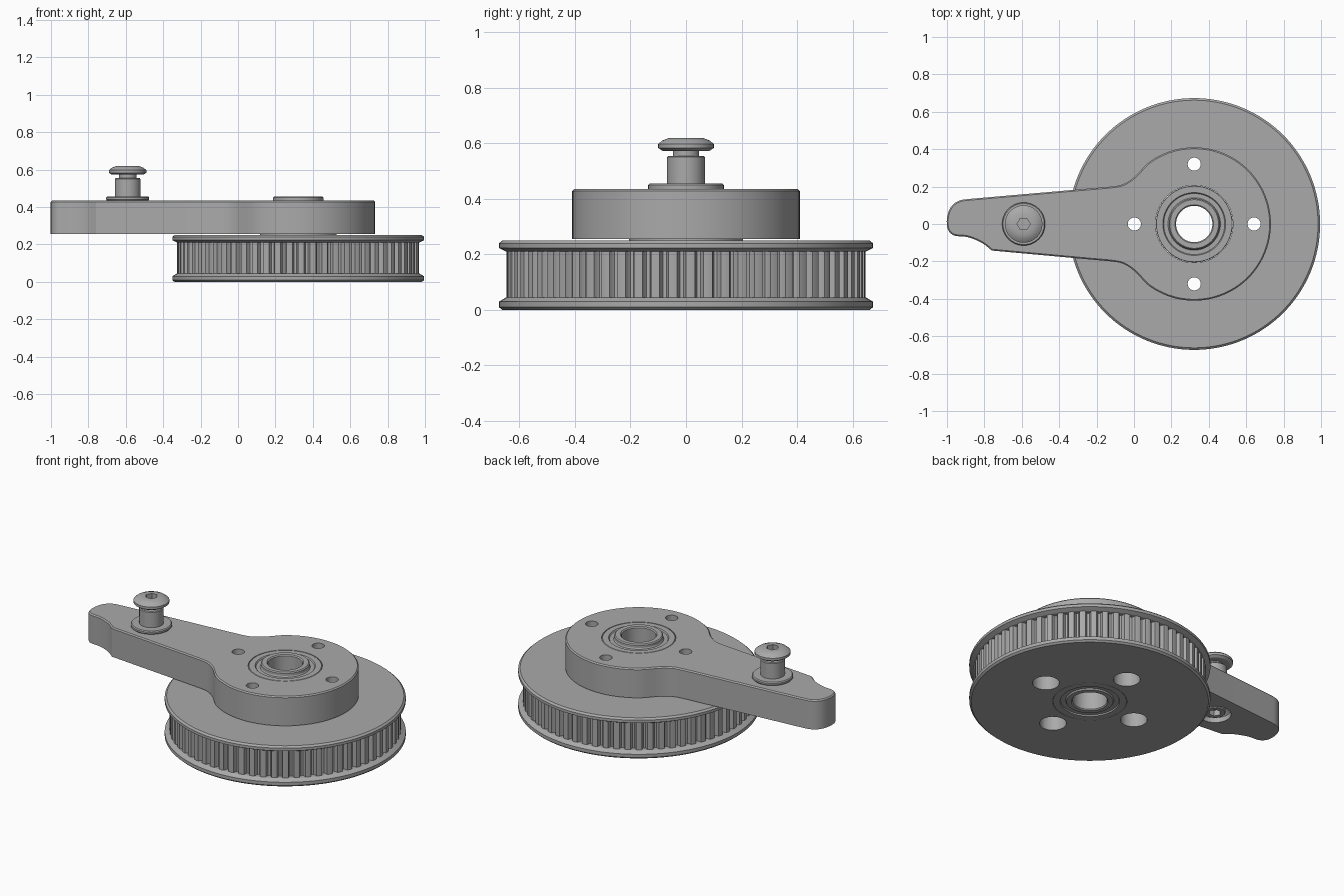
import bpy, bmesh, math
from mathutils import Vector

cube = bpy.data.objects.get("Cube")
if cube:
    bpy.data.objects.remove(cube, do_unlink=True)

grey = bpy.data.materials.new("plain grey")
grey.use_nodes = True
COLOR = (0.4, 0.4, 0.4, 1)
grey.diffuse_color = COLOR
grey.node_tree.nodes["Principled BSDF"].inputs["Base Color"].default_value = COLOR

HUB = 0.322     # x of the pulley axis
POST = -0.59    # x of the idler post
HUB_R = 0.41


def finish(name, bm):
    bmesh.ops.remove_doubles(bm, verts=bm.verts, dist=1e-5)
    bmesh.ops.recalc_face_normals(bm, faces=bm.faces)
    me = bpy.data.meshes.new(name)
    bm.to_mesh(me)
    bm.free()
    me.materials.append(grey)
    ob = bpy.data.objects.new(name, me)
    bpy.context.collection.objects.link(ob)
    return ob


def lathe(name, profile, x, n=96):
    """Revolve a closed (radius, height) profile about a vertical axis."""
    bm = bmesh.new()
    rings = []
    for i in range(n):
        a = math.tau * i / n
        rings.append([bm.verts.new((x + r * math.cos(a), r * math.sin(a), z)) for r, z in profile])
    for i in range(n):
        p, q = rings[i], rings[(i + 1) % n]
        for j in range(len(profile)):
            k = (j + 1) % len(profile)
            if profile[j][0] or profile[k][0]:
                bm.faces.new((p[j], q[j], q[k], p[k]))
    bmesh.ops.dissolve_degenerate(bm, dist=1e-6, edges=bm.edges)
    return finish(name, bm)


def prism(name, outline, z0, z1, chamfer=0):
    bm = bmesh.new()
    base = bm.faces.new([bm.verts.new((x, y, z0)) for x, y in outline])
    ext = bmesh.ops.extrude_face_region(bm, geom=[base])["geom"]
    bmesh.ops.translate(bm, vec=(0, 0, z1 - z0), verts=[v for v in ext if isinstance(v, bmesh.types.BMVert)])
    if chamfer:
        top = [e for e in bm.edges if all(v.co.z > z1 - 1e-5 for v in e.verts)]
        bmesh.ops.bevel(bm, geom=top, offset=chamfer, segments=1, affect='EDGES', profile=0.5)
    return finish(name, bm)


def cylinder(name, x, y, r, z0, z1, n=32):
    ring = [(x + r * math.cos(math.tau * i / n), y + r * math.sin(math.tau * i / n)) for i in range(n)]
    return prism(name, ring, z0, z1)


def boolean(ob, other, op='DIFFERENCE'):
    m = ob.modifiers.new(op.lower(), 'BOOLEAN')
    m.operation, m.solver, m.object = op, 'EXACT', other
    other.hide_render = True
    other.hide_set(True)


def bake(ob):
    """Apply the boolean stack of a part."""
    dg = bpy.context.evaluated_depsgraph_get()
    me = bpy.data.meshes.new_from_object(ob.evaluated_get(dg))
    ob.modifiers.clear()
    ob.data = me


def spline(pts, steps=4):
    """Smooth curve through the given points."""
    p = [Vector(q) for q in pts]
    p = [2 * p[0] - p[1]] + p + [2 * p[-1] - p[-2]]
    out = []
    for a, b, c, d in zip(p, p[1:], p[2:], p[3:]):
        for i in range(steps):
            t = i / steps
            out.append(tuple(0.5 * (2 * b + (c - a) * t + (2 * a - 5 * b + 4 * c - d) * t * t
                                    + (3 * b - a - 3 * c + d) * t ** 3)))
    return out + [tuple(pts[-1])]


def four_holes(name, r, z0, z1):
    spots = [(HUB + 0.32, 0), (HUB - 0.32, 0), (HUB, 0.32), (HUB, -0.32)]
    return [cylinder(name, x, y, r, z0, z1) for x, y in spots]


cutters = []

# Toothed pulley: two flanges and a ring of teeth
lower = lathe("lower_flange", [(0, 0), (0.662, 0), (0.673, 0.01), (0.673, 0.03), (0.648, 0.045), (0, 0.045)], HUB, 128)
upper = lathe("upper_flange", [(0, 0.21), (0.648, 0.21), (0.673, 0.223), (0.673, 0.24), (0.662, 0.25), (0, 0.25)], HUB, 128)
TEETH = 64
gear = []
for i in range(TEETH):
    for f, r in ((0.0, 0.645), (0.25, 0.647), (0.5, 0.645), (0.56, 0.63), (0.65, 0.621), (0.85, 0.621), (0.94, 0.63)):
        a = math.tau * (i + f) / TEETH
        gear.append((HUB + r * math.cos(a), r * math.sin(a)))
teeth = prism("pulley_teeth", gear, 0.045, 0.21)
cutters += four_holes("pulley_hole_cutter", 0.075, -0.1, 0.35)
cutters.append(cylinder("pulley_bore_cutter", HUB, 0, 0.207, -0.1, 0.35, 96))
for part in (lower, upper, teeth):
    for c in cutters:
        boolean(part, c)

# Arm plate: round hub, tapering lever and notched tip
tip = spline([(-0.76, -0.142), (-0.815, -0.1), (-0.89, -0.07), (-0.96, -0.062), (-0.995, -0.03),
              (-1, 0.03), (-0.98, 0.09), (-0.935, 0.125), (-0.87, 0.135)])
neck = spline([(-0.12, 0.2), (-0.06, 0.212), (0, 0.25), (0.06, 0.313)])
arc = [(HUB + HUB_R * math.cos(math.radians(a)), HUB_R * math.sin(math.radians(a))) for a in range(126, -127, -4)]
outline = tip + neck + arc + [(x, -y) for x, y in reversed(neck)]
arm = prism("arm", outline, 0.255, 0.435, 0.007)

# Thin finger with a curved root blending into the hub wall
edge = spline([(-0.13, -0.2), (-0.03, -0.24), (0.05, -0.325), (0.065, -0.38), (0.045, -0.435), (0.003, -0.53), (0.012, -0.558)])
edge += spline([(0.105, -0.598), (0.125, -0.585), (0.18, -0.465), (0.24, -0.418), (0.32, -0.409)])
finger = prism("arm_finger", edge + [(0.32, -0.3), (0.15, -0.2)], 0.3, 0.435, 0.007)
root = [(HUB_R + 0.065 * (1 - math.cos(t * math.pi / 12)), 0.33 + 0.065 * math.sin(t * math.pi / 12)) for t in range(7)]
envelope = lathe("finger_envelope", [(0.35, 0.33)] + root + [(0.75, 0.395), (0.75, 0.5), (0.35, 0.5)], HUB)
boolean(finger, envelope, 'INTERSECT')
bake(finger)
boolean(arm, finger, 'UNION')
arm_cutters = four_holes("arm_hole_cutter", 0.035, 0.2, 0.5)
arm_cutters.append(cylinder("arm_bore_cutter", HUB, 0, 0.207, 0.2, 0.5, 96))
arm_cutters.append(lathe("countersink_cutter", [(0, 0.2), (0.09, 0.2), (0.09, 0.285), (0.06, 0.31), (0, 0.31)], POST, 48))
for c in arm_cutters:
    boolean(arm, c)
bake(arm)

# Bearing sleeve running through pulley and arm
sleeve = lathe("bearing_sleeve", [
    (0.097, 0.006), (0.103, 0), (0.13, 0), (0.135, 0.008), (0.163, 0.008), (0.166, 0), (0.205, 0),
    (0.205, 0.432), (0.202, 0.435), (0.168, 0.435), (0.163, 0.428), (0.14, 0.428), (0.136, 0.435),
    (0.136, 0.45), (0.13, 0.456), (0.103, 0.456), (0.097, 0.45)], HUB)

# Idler post: washer, spacer, neck and button-head screw
post = lathe("idler_post", [
    (0, 0.265), (0.055, 0.265), (0.06, 0.27), (0.06, 0.42), (0.11, 0.434), (0.115, 0.44), (0.115, 0.45),
    (0.11, 0.456), (0.068, 0.456), (0.068, 0.55), (0.064, 0.555), (0.047, 0.555), (0.047, 0.573),
    (0.085, 0.573), (0.1, 0.583), (0.1, 0.598), (0.085, 0.61), (0.06, 0.62), (0, 0.62)], POST, 64)
sockets = [cylinder("top_socket_cutter", POST, 0, 0.035, 0.585, 0.7, 6),
           cylinder("bottom_socket_cutter", POST, 0, 0.035, 0.2, 0.3, 6)]
for c in sockets:
    boolean(post, c)

for part in (lower, upper, teeth, post):
    bake(part)
for c in cutters + arm_cutters + sockets + [finger, envelope]:
    bpy.data.objects.remove(c, do_unlink=True)

# Smooth the round surfaces, keep the edges crisp
bpy.ops.object.select_all(action='DESELECT')
for part in (lower, upper, teeth, arm, sleeve, post):
    part.select_set(True)
bpy.context.view_layer.objects.active = arm
bpy.ops.object.shade_smooth_by_angle(angle=math.radians(25))
